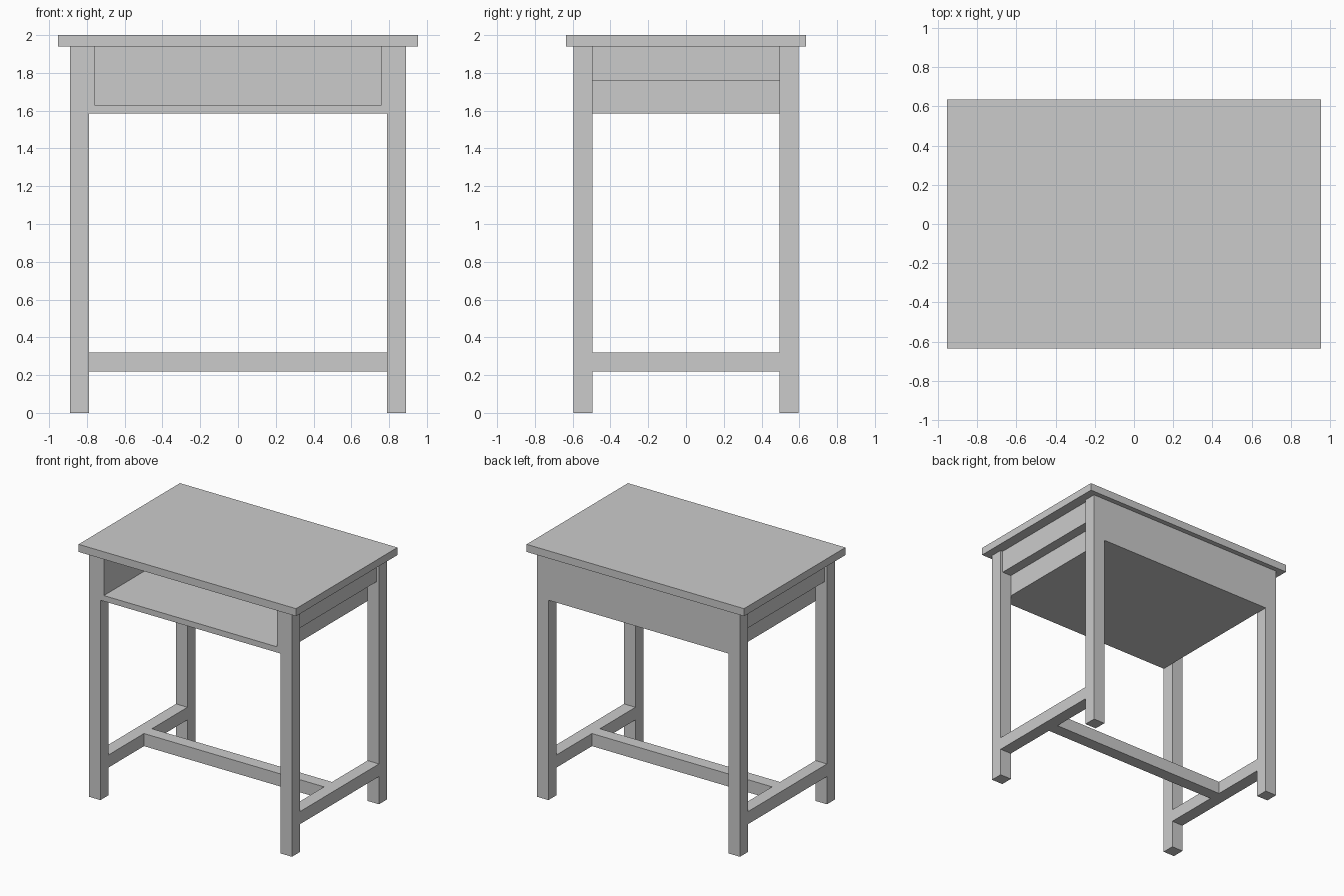
import bpy
import bmesh

if "Cube" in bpy.data.objects:
    bpy.data.objects.remove(bpy.data.objects["Cube"])


def box(name, x, y, z):
    """Box from (min, max) ranges on each axis."""
    bm = bmesh.new()
    bmesh.ops.create_cube(bm, size=1)
    for v in bm.verts:
        for i, (lo, hi) in enumerate((x, y, z)):
            v.co[i] = hi if v.co[i] > 0 else lo
    mesh = bpy.data.meshes.new(name)
    bm.to_mesh(mesh)
    bm.free()
    obj = bpy.data.objects.new(name, mesh)
    bpy.context.collection.objects.link(obj)
    return obj


def mirrored(obj, x=True, y=False):
    """Mirror a part about the centre of the desk."""
    mod = obj.modifiers.new("Mirror", 'MIRROR')
    mod.use_axis = (x, y, False)
    mod.use_mirror_merge = False
    return obj


LEG_IN, LEG_OUT = 0.79, 0.89     # leg range across the width
DEP_IN, DEP_OUT = 0.495, 0.595   # leg range across the depth
TOP_Z = 1.94                     # underside of the desktop
BOX_Z, FLOOR_Z = 1.585, 1.63     # compartment floor

# Desktop and four legs
box("desktop", (-0.954, 0.954), (-0.635, 0.635), (TOP_Z, 2.0))
mirrored(box("legs", (LEG_IN, LEG_OUT), (DEP_IN, DEP_OUT), (0, TOP_Z)), y=True)

# Open-fronted storage compartment, flush with the legs front and back
box("compartment_floor", (-LEG_IN, LEG_IN), (-DEP_OUT, DEP_OUT), (BOX_Z, FLOOR_Z))
mirrored(box("compartment_sides", (0.76, LEG_IN), (-DEP_OUT, DEP_OUT), (FLOOR_Z, TOP_Z)))
box("compartment_back", (-0.76, 0.76), (0.56, DEP_OUT), (FLOOR_Z, TOP_Z))

# Upper side rails, standing out from the compartment sides
mirrored(box("upper_side_rails", (LEG_IN, 0.87), (-DEP_IN, DEP_IN), (1.76, TOP_Z)))

# H-shaped lower stretchers
mirrored(box("side_stretchers", (LEG_IN, LEG_OUT), (-DEP_IN, DEP_IN), (0.22, 0.32)))
box("middle_stretcher", (-LEG_IN, LEG_IN), (-0.05, 0.05), (0.22, 0.32))
